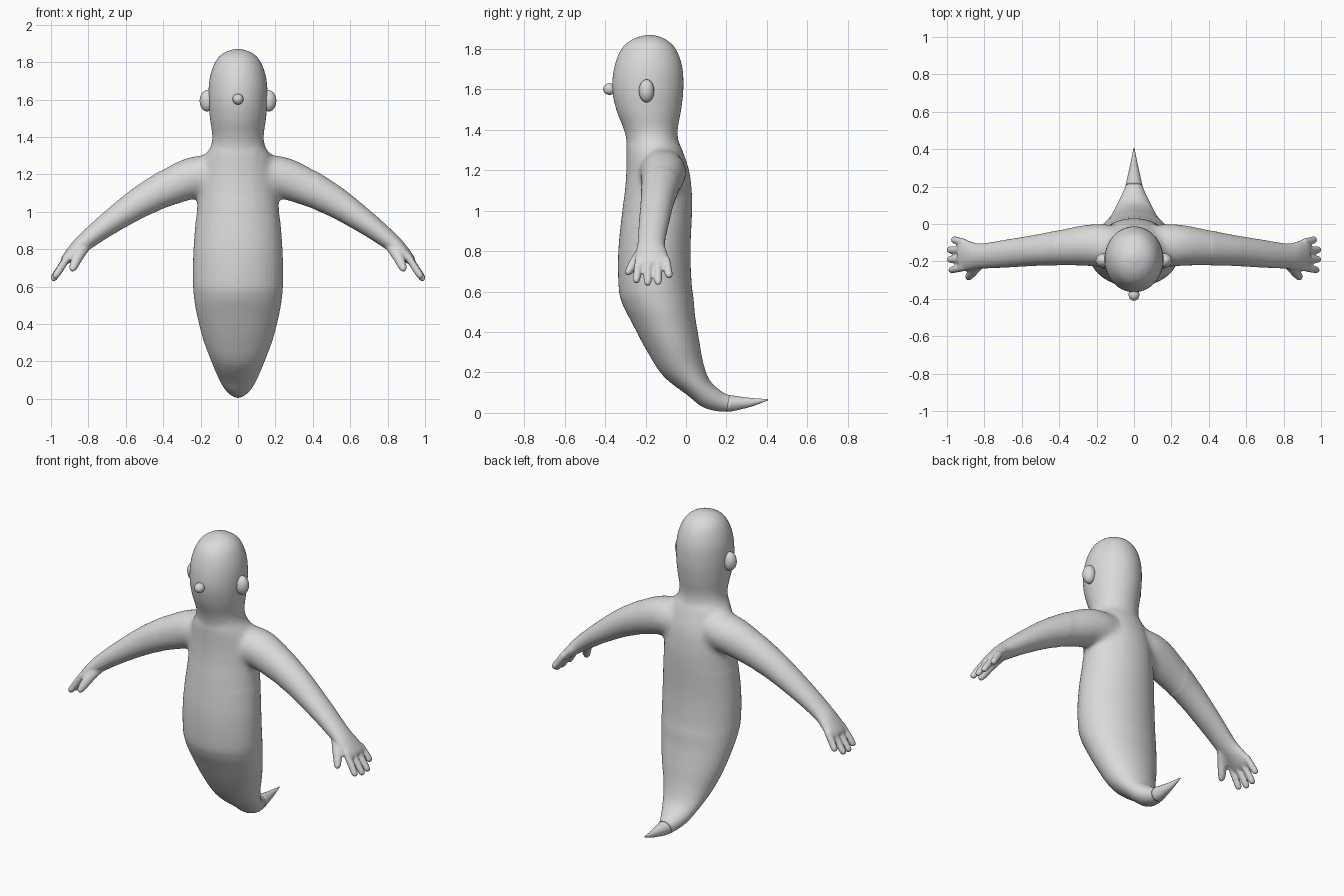
import bpy, bmesh, math
from mathutils import Vector as V

if "Cube" in bpy.data.objects:
    bpy.data.objects.remove(bpy.data.objects["Cube"])

skin = bpy.data.materials.new("grey clay")
skin.diffuse_color = (0.7, 0.7, 0.7, 1)
skin.use_nodes = True
skin.node_tree.nodes["Principled BSDF"].inputs["Base Color"].default_value = skin.diffuse_color


def smooth_rings(rings, steps):
    """Interpolate (centre, axis_u, axis_v) rings with a Catmull-Rom curve."""
    pts = [rings[0]] + rings + [rings[-1]]
    out = []
    for i in range(1, len(pts) - 2):
        for s in range(steps):
            t = s / steps
            out.append([0.5 * (2 * b + (c - a) * t + (2 * a - 5 * b + 4 * c - d) * t * t
                               + (3 * b - a - 3 * c + d) * t ** 3)
                        for a, b, c, d in zip(*pts[i - 1:i + 3])])
    return out + [rings[-1]]


def loft(bm, rings, sides=32, steps=5):
    """Skin elliptical rings into a closed tube."""
    loops = []
    for c, u, v in smooth_rings(rings, steps):
        loops.append([bm.verts.new(c + u * math.cos(a) + v * math.sin(a))
                      for a in (2 * math.pi * k / sides for k in range(sides))])
    for p, q in zip(loops, loops[1:]):
        for k in range(sides):
            n = (k + 1) % sides
            bm.faces.new((p[k], p[n], q[n], q[k]))
    bm.faces.new(loops[0][::-1])
    bm.faces.new(loops[-1])


def limb(bm, side, rows, **kw):
    """Rows are x, y, z, half width along y, half thickness in the xz plane."""
    rings = []
    for i, (x, y, z, ry, rn) in enumerate(rows):
        a, b = rows[max(i - 1, 0)], rows[min(i + 1, len(rows) - 1)]
        n = V((-(b[2] - a[2]), 0, b[0] - a[0])).normalized() * rn
        rings.append((V((side * x, y, z)), V((0, ry, 0)), V((side * n.x, 0, n.z))))
    loft(bm, rings, **kw)


def make(name, bm):
    bmesh.ops.recalc_face_normals(bm, faces=bm.faces[:])
    for f in bm.faces:
        f.smooth = True
    me = bpy.data.meshes.new(name)
    bm.to_mesh(me)
    bm.free()
    me.materials.append(skin)
    ob = bpy.data.objects.new(name, me)
    bpy.context.collection.objects.link(ob)
    return ob


def ellipsoid(name, loc, radii):
    bm = bmesh.new()
    bmesh.ops.create_uvsphere(bm, u_segments=24, v_segments=16, radius=1)
    for v in bm.verts:
        v.co = V([p + c * r for p, c, r in zip(loc, v.co, radii)])
    return make(name, bm)


# Head, torso and tail: front y, front z, back y, back z, half width
trunk = [
    (-.20, 1.87, -.16, 1.87, .02), (-.265, 1.848, -.10, 1.848, .078),
    (-.32, 1.80, -.05, 1.80, .122), (-.355, 1.71, -.018, 1.71, .152),
    (-.365, 1.60, -.013, 1.60, .158), (-.345, 1.50, -.024, 1.50, .150),
    (-.31, 1.41, -.04, 1.41, .138), (-.295, 1.35, -.038, 1.35, .145),
    (-.295, 1.30, -.018, 1.30, .178), (-.295, 1.20, .015, 1.20, .20),
    (-.302, 1.10, .028, 1.10, .213), (-.315, 1.00, .03, 1.00, .222),
    (-.335, .80, .022, .80, .238), (-.333, .62, .028, .64, .241),
    (-.315, .54, .038, .56, .236), (-.27, .45, .045, .48, .223),
    (-.19, .30, .065, .36, .19), (-.11, .18, .085, .25, .148),
    (.01, .085, .115, .165, .11), (.09, .025, .165, .115, .078),
    (.20, .005, .215, .088, .045), (.31, .027, .31, .075, .022),
    (.405, .062, .405, .068, .003)]
rings = [(V((0, (a + c) / 2, (b + d) / 2)), V((w, 0, 0)), V((0, (c - a) / 2, (d - b) / 2)))
         for a, b, c, d, w in trunk]
bm = bmesh.new()
loft(bm, rings, sides=48)

# Arms, palms and fingers on both sides
arm = [(.05, -.12, 1.20, .10, .09), (.15, -.115, 1.195, .115, .11),
       (.27, -.115, 1.172, .11, .11), (.49, -.137, 1.07, .086, .086),
       (.68, -.158, .945, .075, .064), (.82, -.172, .838, .068, .048),
       (.875, -.17, .79, .078, .038), (.92, -.165, .745, .085, .027),
       (.935, -.165, .728, .075, .018)]
fingers = [(-.232, .985, -.247, .642), (-.187, .995, -.19, .63),
           (-.140, .995, -.138, .633), (-.098, .972, -.083, .668)]
for s in (1, -1):
    limb(bm, s, arm)
    for y0, x1, y1, z1 in fingers:
        p, q = V((.905, y0, .765)), V((x1, y1, z1))
        row = [(*p.lerp(q, t), r, r) for t, r in
               ((0, .02), (.5, .0205), (.85, .0195), (.96, .014), (1.0, .004))]
        limb(bm, s, row, sides=16, steps=3)
    limb(bm, s, [(.82, -.20, .82, .035, .035), (.855, -.245, .76, .03, .03),
                 (.878, -.275, .71, .024, .024), (.886, -.285, .69, .018, .018),
                 (.89, -.288, .678, .004, .004)], sides=16, steps=3)
body = make("body", bm)

# Fuse the trunk and limbs into one skin
mod = body.modifiers.new("fuse", 'REMESH')
mod.mode = 'VOXEL'
mod.voxel_size = 0.0075
mod.use_smooth_shade = True
fused = bpy.data.meshes.new_from_object(
    body.evaluated_get(bpy.context.evaluated_depsgraph_get()))
body.modifiers.clear()
body.data = fused

# Relax the skin, most of all around the shoulders and neck
bm = bmesh.new()
bm.from_mesh(fused)
shoulders = [v for v in bm.verts if .1 < abs(v.co.x) < .42 and .95 < v.co.z < 1.42]
for verts, count in ((shoulders, 50), (bm.verts[:], 4)):
    for _ in range(count):
        bmesh.ops.smooth_vert(bm, verts=verts, factor=.5,
                              use_axis_x=True, use_axis_y=True, use_axis_z=True)
for f in bm.faces:
    f.smooth = True
bm.to_mesh(fused)
bm.free()
if not fused.materials:
    fused.materials.append(skin)

# Fine pointed end of the tail
bm = bmesh.new()
loft(bm, rings[-3:], sides=24)
make("tail_tip", bm)

# Nose and ears
ellipsoid("nose", (0, -.378, 1.602), (.029, .032, .029))
for s, name in ((1, "ear_right"), (-1, "ear_left")):
    ellipsoid(name, (s * .165, -.195, 1.593), (.04, .038, .057))
